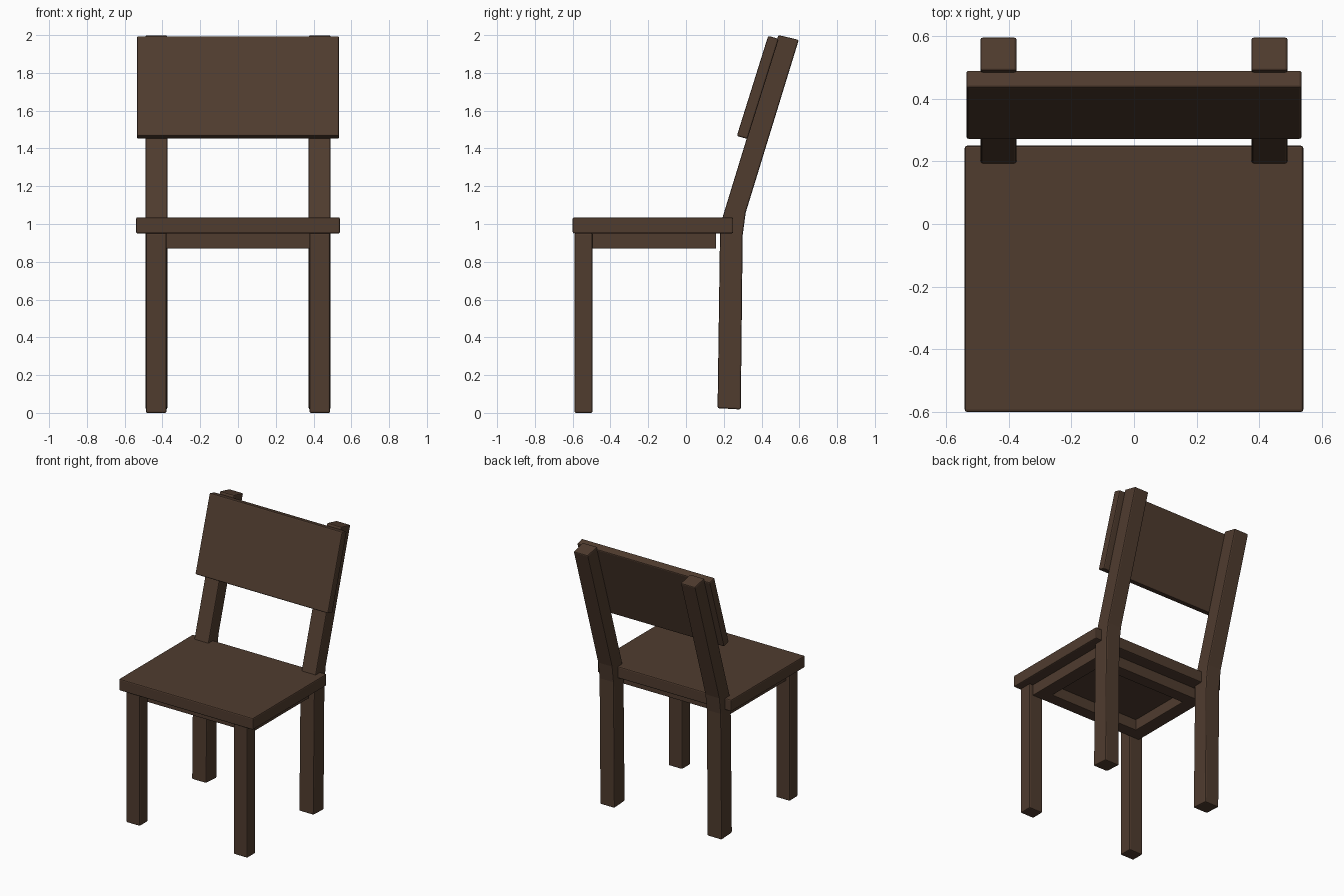
import bpy
import bmesh

if "Cube" in bpy.data.objects:
    bpy.data.objects.remove(bpy.data.objects["Cube"])

wood = bpy.data.materials.new("dark brown wood")
wood.diffuse_color = (0.080, 0.045, 0.028, 1.0)
wood.use_nodes = True
wood.node_tree.nodes["Principled BSDF"].inputs["Base Color"].default_value = wood.diffuse_color


def finish(name, bm, bevel):
    bmesh.ops.recalc_face_normals(bm, faces=bm.faces[:])
    mesh = bpy.data.meshes.new(name)
    bm.to_mesh(mesh)
    bm.free()
    mesh.materials.append(wood)
    obj = bpy.data.objects.new(name, mesh)
    bpy.context.collection.objects.link(obj)
    mod = obj.modifiers.new("softened edges", 'BEVEL')
    mod.width = bevel
    mod.segments = 2
    mod.limit_method = 'ANGLE'
    mod.angle_limit = 0.8
    return obj


def extrude_x(name, profile, x0, x1, bevel=0.008):
    """Closed (y, z) side profile extruded from x0 to x1."""
    bm = bmesh.new()
    face = bm.faces.new([bm.verts.new((x0, y, z)) for y, z in profile])
    ext = bmesh.ops.extrude_face_region(bm, geom=[face])
    moved = [v for v in ext["geom"] if isinstance(v, bmesh.types.BMVert)]
    bmesh.ops.translate(bm, verts=moved, vec=(x1 - x0, 0, 0))
    return finish(name, bm, bevel)


def box(name, x0, x1, y0, y1, z0, z1, bevel=0.008):
    return extrude_x(name, [(y0, z0), (y1, z0), (y1, z1), (y0, z1)], x0, x1, bevel)


# Seat slab
box("seat", -0.54, 0.54, -0.60, 0.25, 0.95, 1.035)

# Bent rear posts: leg below, raked back upright above
post = [(0.167, 0.025), (0.290, 0.018), (0.300, 0.94), (0.316, 1.06),
        (0.597, 1.975), (0.489, 2.0), (0.192, 1.03), (0.180, 0.95)]

# Legs and side rails on both sides
for side, s in (("left", -1), ("right", 1)):
    a, b = sorted((s * 0.378, s * 0.488))
    box("front_leg_" + side, a, b, -0.59, -0.495, 0.0, 0.952)
    a, b = sorted((s * 0.374, s * 0.49))
    extrude_x("back_post_" + side, post, a, b)
    a, b = sorted((s * 0.36, s * 0.46))
    box("side_rail_" + side, a, b, -0.50, 0.16, 0.87, 0.952, 0.005)

# Front and back rails under the seat
box("front_rail", -0.37, 0.37, -0.50, -0.41, 0.87, 0.952, 0.005)
box("back_rail", -0.37, 0.37, 0.07, 0.16, 0.87, 0.952, 0.005)

# Tilted backrest board
board = [(0.269, 1.466), (0.325, 1.450), (0.491, 1.980), (0.435, 1.996)]
extrude_x("backrest", board, -0.535, 0.535)
